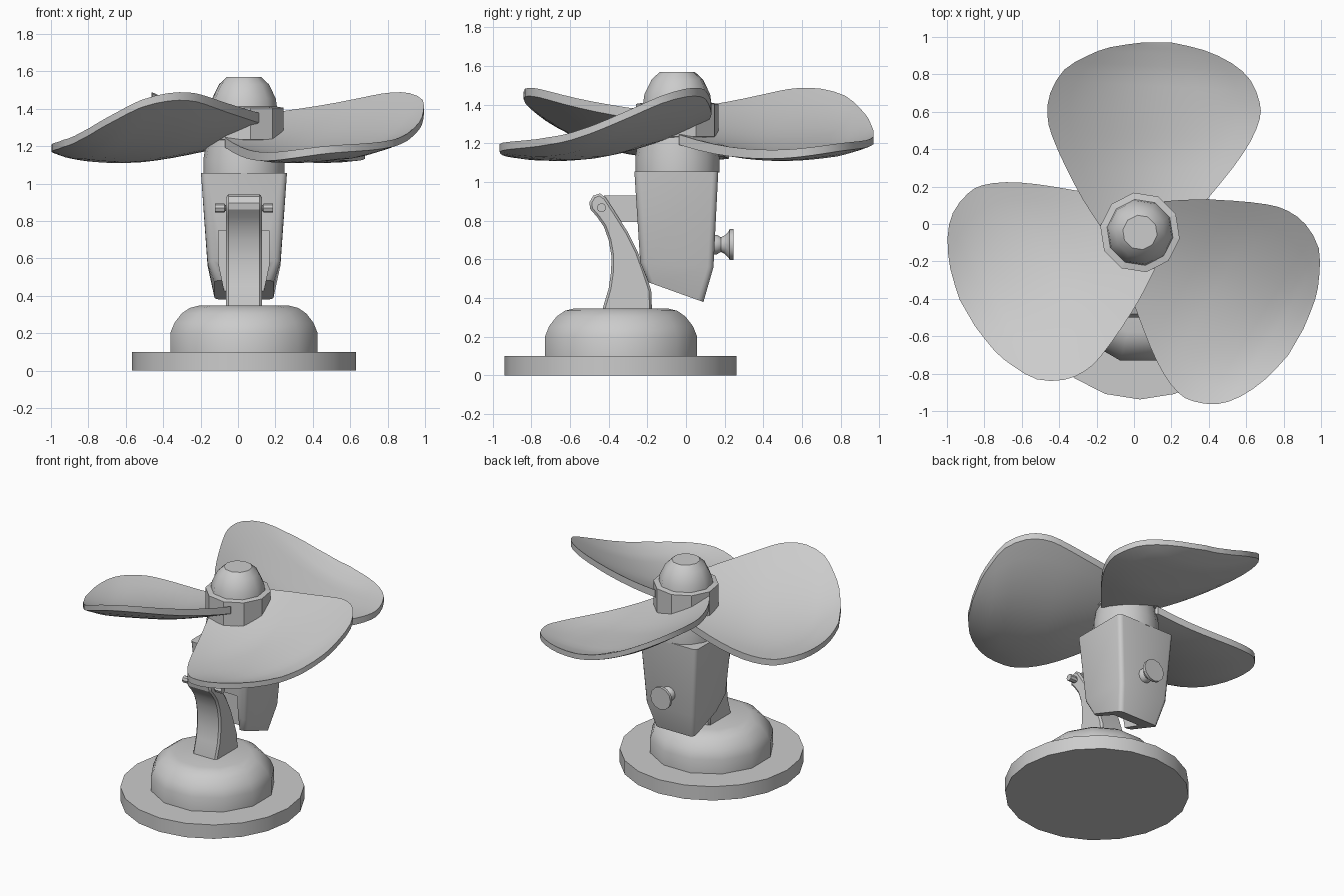
import bpy, bmesh, math
from mathutils import Vector, Matrix

if "Cube" in bpy.data.objects:
    bpy.data.objects.remove(bpy.data.objects["Cube"])

grey = bpy.data.materials.new("light_grey")
grey.diffuse_color = (0.6, 0.6, 0.6, 1)
grey.use_nodes = True
grey.node_tree.nodes["Principled BSDF"].inputs["Base Color"].default_value = grey.diffuse_color

CX = 0.032              # symmetry plane of stand and motor
HUB = Vector((CX, -0.045, 0))


def finish(name, bm, angle=40):
    """Turn a bmesh into a named, shaded object."""
    bmesh.ops.recalc_face_normals(bm, faces=bm.faces)
    me = bpy.data.meshes.new(name)
    bm.to_mesh(me)
    bm.free()
    me.materials.append(grey)
    ob = bpy.data.objects.new(name, me)
    bpy.context.collection.objects.link(ob)
    if angle:
        bpy.ops.object.select_all(action='DESELECT')
        ob.select_set(True)
        bpy.context.view_layer.objects.active = ob
        bpy.ops.object.shade_smooth_by_angle(angle=math.radians(angle))
    return ob


def loft(name, rings, angle=40):
    """Skin closed rings of points and cap both ends."""
    bm = bmesh.new()
    vs = [[bm.verts.new(p) for p in r] for r in rings]
    n = len(vs[0])
    for a, b in zip(vs, vs[1:]):
        for i in range(n):
            j = (i + 1) % n
            bm.faces.new((a[i], a[j], b[j], b[i]))
    bm.faces.new(vs[0])
    bm.faces.new(vs[-1])
    return finish(name, bm, angle)


def lathe(name, profile, sides, centre, phase=0.0, angle=40, rot=None):
    """Revolve (radius, height) pairs about z, optionally turned by rot."""
    rot = rot or Matrix.Identity(3)
    rings = []
    for r, z in profile:
        ring = []
        for i in range(sides):
            a = 2 * math.pi * (i + phase) / sides - math.pi / 2
            ring.append(rot @ Vector((r * math.cos(a), r * math.sin(a), z)) + Vector(centre))
        rings.append(ring)
    return loft(name, rings, angle)


def rect_ring(w, y0, y1, z0, z1, r=0.0):
    """Rectangle about CX, sloping from z0 (front) to z1 (back), corners rounded by r."""
    ring = []
    for k, (sx, y) in enumerate(((1, y1), (-1, y1), (-1, y0), (1, y0))):
        sy = 1 if k < 2 else -1
        for s in range(4 if r else 1):
            a = math.pi / 2 * (k + s / 3)
            px = CX + sx * (w - r) + r * math.cos(a)
            py = y - sy * r + r * math.sin(a)
            ring.append((px, py, z0 + (z1 - z0) * (py - y0) / (y1 - y0)))
    return ring


def spline(pts, steps=2):
    """Catmull-Rom refinement of an open edge curve."""
    p = [Vector(q) for q in pts]
    p = [2 * p[0] - p[1]] + p + [2 * p[-1] - p[-2]]
    out = []
    for a, b, c, d in zip(p, p[1:], p[2:], p[3:]):
        for s in range(steps):
            t = s / steps
            out.append(0.5 * (2 * b + (c - a) * t + (2 * a - 5 * b + 4 * c - d) * t * t
                              + (3 * b - a - 3 * c + d) * t ** 3))
    return out + [p[-2]]


# Stand: disc and domed foot
lathe("base_disc", [(0.6, 0), (0.6, 0.1)], 20, (CX, -0.338, 0))
lathe("base_dome", [(0.408, 0.09), (0.408, 0.2), (0.385, 0.255), (0.345, 0.305),
                    (0.30, 0.335), (0.25, 0.347)], 12, (CX, -0.336, 0), 0.5)

# Curved support arm, extruded from its side profile
arm = [(-0.43, 0.31), (-0.43, 0.35), (-0.40, 0.45), (-0.387, 0.54), (-0.386, 0.62),
       (-0.40, 0.70), (-0.425, 0.77), (-0.46, 0.82), (-0.495, 0.86), (-0.50, 0.895),
       (-0.48, 0.93), (-0.445, 0.942), (-0.415, 0.92), (-0.36, 0.835), (-0.30, 0.74),
       (-0.25, 0.64), (-0.21, 0.53), (-0.18, 0.44), (-0.175, 0.31)]
support = loft("support_arm", [[(CX + x, y, z) for y, z in arm] for x in (-0.095, 0.095)], 30)
bev = support.modifiers.new("bevel", 'BEVEL')
bev.width, bev.segments = 0.012, 1
bev.limit_method, bev.angle_limit = 'ANGLE', math.radians(60)

# Hinge: lug from the motor housing, and pin with end heads
loft("hinge_lug", [rect_ring(0.06, -0.425, -0.22, z, z) for z in (0.795, 0.932)], 0)
side = Matrix.Rotation(math.pi / 2, 3, 'Y')
lathe("hinge_pin", [(0.024, -0.155), (0.024, -0.105), (0.016, -0.1), (0.016, 0.1),
                    (0.024, 0.105), (0.024, 0.155)], 8, (CX, -0.437, 0.868), rot=side)

# Motor housing: tapered box with rounded corners and a sloping underside
housing = loft("motor_housing", [rect_ring(0.158, -0.195, 0.09, 0.482, 0.38, 0.03),
                                 rect_ring(0.195, -0.237, 0.142, 0.585, 0.56, 0.03),
                                 rect_ring(0.23, -0.267, 0.167, 1.056, 1.056, 0.03)], 35)
# Slot in the front of the housing that clears the arm
cutter = loft("slot_cutter", [rect_ring(w, -0.4, -0.04, z, z)
                              for w, z in ((0.1, 0.3), (0.1, 0.4), (0.135, 0.57), (0.135, 0.75))], 0)
cutter.hide_render = True
cutter.hide_viewport = True
cut = housing.modifiers.new("slot", 'BOOLEAN')
cut.operation, cut.object, cut.solver = 'DIFFERENCE', cutter, 'EXACT'

# Knob on the back of the housing
back = Matrix.Rotation(-math.pi / 2, 3, 'X')
lathe("switch_knob", [(0.05, 0.13), (0.05, 0.16), (0.038, 0.18), (0.047, 0.2),
                      (0.07, 0.222), (0.08, 0.225), (0.08, 0.245)],
      12, (CX, 0, 0.677), rot=back)

# Motor neck, hub ring and nose cap
lathe("motor_neck", [(0.217, 1.05), (0.217, 1.13), (0.205, 1.2), (0.197, 1.27)], 16, HUB)
lathe("hub_ring", [(0.175, 1.225), (0.215, 1.235), (0.215, 1.405), (0.17, 1.412)], 10, HUB, 0.25, 0)
lathe("hub_cap", [(0.18, 1.40), (0.172, 1.455), (0.135, 1.53), (0.093, 1.569)], 10, HUB, 0.25)

# Blades: twisted, cupped sheet between two edge curves
high = spline([(-0.21, 0.03), (-0.305, 0.175), (-0.395, 0.345), (-0.47, 0.515), (-0.495, 0.625),
               (-0.48, 0.745), (-0.405, 0.87), (-0.28, 0.945), (-0.16, 0.99), (0.01, 1.015)])
low = spline([(0.22, 0.01), (0.37, 0.19), (0.50, 0.35), (0.59, 0.485), (0.64, 0.605),
              (0.64, 0.695), (0.59, 0.815), (0.49, 0.905), (0.34, 0.975), (0.17, 1.015)])
COLS = 10


def blade_height(u, v):
    twist = 1.257 - 0.331 * u + 0.26 * u * u + 0.015 * max(0, u) / 0.6
    tip = max(0, v - 0.5) ** 2 * 4
    return twist + 0.18 * (v - 0.5) ** 2 - 0.035 * tip * (1 - ((u + 0.1) / 0.5) ** 2)


for k, label in enumerate(("back", "left", "right")):
    turn = Matrix.Rotation(k * 2 * math.pi / 3, 3, 'Z')
    bm = bmesh.new()
    layers = []
    for lower in (0, 1):
        grid = []
        for a, b in zip(high, low):
            row = []
            for c in range(COLS + 1):
                t = c / COLS
                u, v = a.lerp(b, t)
                sag = 0.14 * t * (1 - t) * min(1, (b - a).length_squared)
                z = blade_height(u, v) - sag - lower * (0.038 + 0.015 * (1 - v))
                row.append(bm.verts.new(turn @ Vector((u, v, z)) + HUB))
            grid.append(row)
        for r0, r1 in zip(grid, grid[1:]):
            for c in range(COLS):
                bm.faces.new((r0[c], r0[c + 1], r1[c + 1], r1[c]))
        layers.append(grid)
    # rim joining the upper and lower sheets
    loops = [g[0] + [r[-1] for r in g[1:]] + g[-1][-2::-1] + [r[0] for r in g[-2:0:-1]]
             for g in layers]
    n = len(loops[0])
    for i in range(n):
        j = (i + 1) % n
        bm.faces.new((loops[0][i], loops[0][j], loops[1][j], loops[1][i]))
    finish(label + "_blade", bm)
